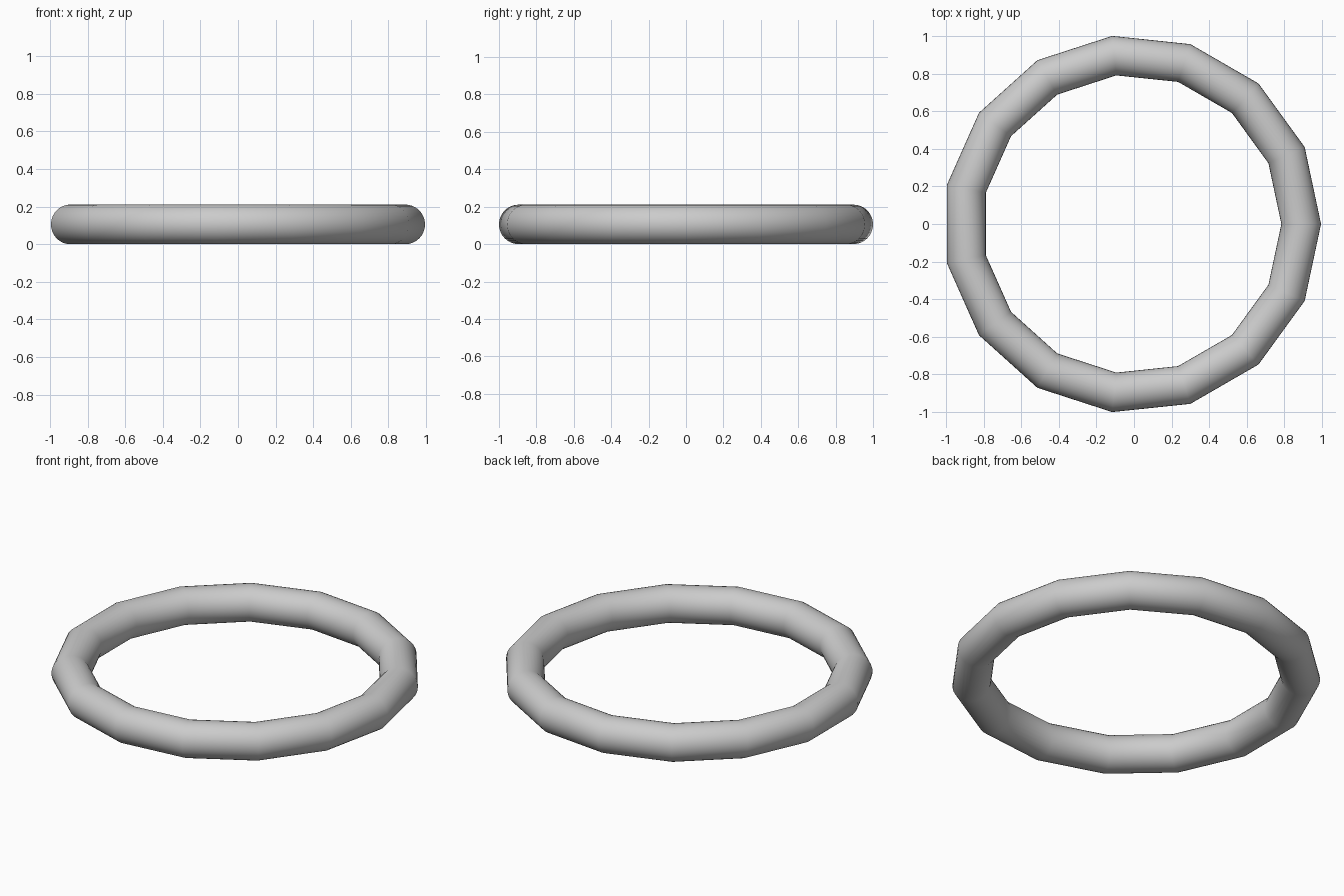
import bpy, bmesh, math

if "Cube" in bpy.data.objects:
    bpy.data.objects.remove(bpy.data.objects["Cube"])

SEGMENTS, SIDES = 15, 32
MAJOR, MINOR = 0.9, 0.1055
OFFSET_X = -0.011  # odd segment count: recentre the bounds

# ring: round section swept around a 15-sided loop
bm = bmesh.new()
rings = []
for i in range(SEGMENTS):
    a = 2 * math.pi * i / SEGMENTS
    ring = []
    for j in range(SIDES):
        b = 2 * math.pi * j / SIDES
        r = MAJOR + MINOR * math.cos(b)
        ring.append(bm.verts.new((r * math.cos(a) + OFFSET_X, r * math.sin(a),
                                  MINOR + MINOR * math.sin(b))))
    rings.append(ring)
for i in range(SEGMENTS):
    p, q = rings[i], rings[(i + 1) % SEGMENTS]
    for j in range(SIDES):
        k = (j + 1) % SIDES
        bm.faces.new((p[j], q[j], q[k], p[k])).smooth = True

mesh = bpy.data.meshes.new("ring")
bm.to_mesh(mesh)
bm.free()
bpy.context.collection.objects.link(bpy.data.objects.new("ring", mesh))
